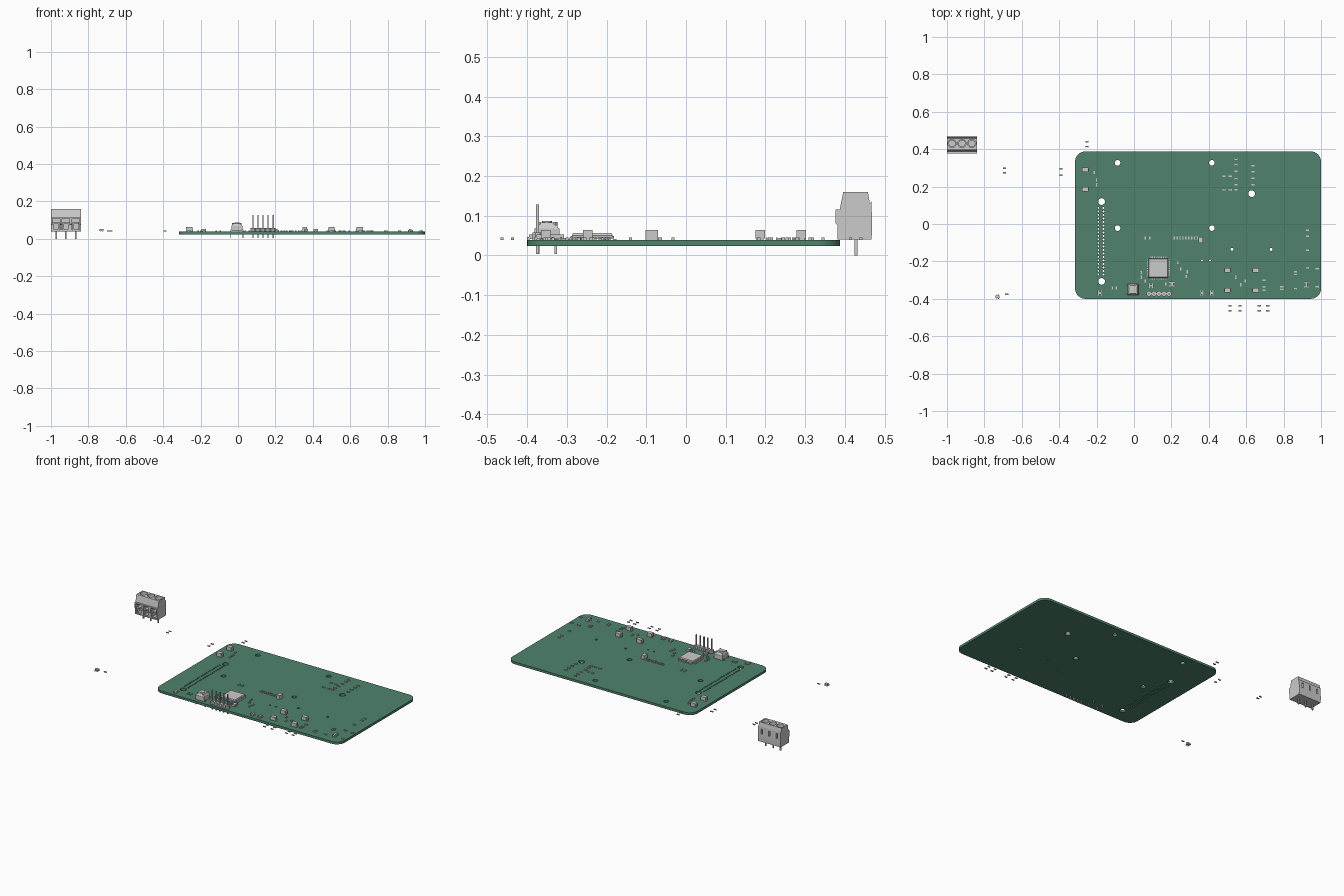
import bpy, bmesh, math
from mathutils import Matrix, Vector

TOP = 0.039  # upper face of the board


def box(bm, x0, x1, y0, y1, z0, z1):
    m = Matrix.Translation(((x0 + x1) / 2, (y0 + y1) / 2, (z0 + z1) / 2)) @ Matrix.Diagonal((x1 - x0, y1 - y0, z1 - z0, 1))
    bmesh.ops.create_cube(bm, size=1, matrix=m)


def cbox(bm, x, y, w, d, z0, z1):
    box(bm, x - w / 2, x + w / 2, y - d / 2, y + d / 2, z0, z1)


def cyl(bm, x, y, r, z0, z1, n=20, r2=None, rot=0):
    m = Matrix.Translation((x, y, (z0 + z1) / 2)) @ Matrix.Rotation(rot, 4, 'Z')
    bmesh.ops.create_cone(bm, cap_ends=True, segments=n, radius1=r, radius2=r if r2 is None else r2, depth=z1 - z0, matrix=m)


def prism(bm, profile, x0, x1):
    # y-z profile extruded along x
    f = bm.faces.new([bm.verts.new((x0, y, z)) for y, z in profile])
    g = bmesh.ops.extrude_face_region(bm, geom=[f])
    bmesh.ops.translate(bm, vec=(x1 - x0, 0, 0), verts=[v for v in g['geom'] if isinstance(v, bmesh.types.BMVert)])
    bmesh.ops.recalc_face_normals(bm, faces=bm.faces[:])


def finish(bm, name):
    me = bpy.data.meshes.new(name)
    bm.to_mesh(me)
    bm.free()
    ob = bpy.data.objects.new(name, me)
    bpy.context.collection.objects.link(ob)
    return ob


# --- circuit board: flat filled curve, inner circles become drilled holes
cu = bpy.data.curves.new('circuit_board', 'CURVE')
cu.dimensions, cu.fill_mode, cu.extrude = '2D', 'BOTH', 0.0075


def loop(points):
    s = cu.splines.new('POLY')
    s.points.add(len(points) - 1)
    for p, (x, y) in zip(s.points, points):
        p.co = (x, y, 0, 1)
    s.use_cyclic_u = True


def ring(x, y, r, n):
    loop([(x + r * math.cos(2 * math.pi * i / n), y + r * math.sin(2 * math.pi * i / n)) for i in range(n)])


R = 0.055
outline = []
for cx, cy, a0 in ((1 - R, 0.388 - R, 0), (-0.315 + R, 0.388 - R, 90), (-0.315 + R, -0.4 + R, 180), (1 - R, -0.4 + R, 270)):
    for i in range(9):
        a = math.radians(a0 + i * 90 / 8)
        outline.append((cx + R * math.cos(a), cy + R * math.sin(a)))
loop(outline)
for x, y in ((-0.088, 0.327), (0.416, 0.327), (-0.088, -0.022), (0.416, -0.022)):
    ring(x, y, 0.015, 24)
for x, y in ((0.629, 0.162), (-0.173, 0.12), (-0.173, -0.307)):
    ring(x, y, 0.018, 24)
for x in (0.524, 0.733):
    ring(x, -0.136, 0.008, 16)
for x in (0.364, 0.406):
    ring(x, -0.195, 0.005, 12)
for i in range(20):
    for x in (-0.191, -0.163):
        ring(x, 0.086 - i * 0.0187, 0.005, 10)
board = bpy.data.objects.new('circuit_board', cu)
board.location.z = TOP - 0.0075
bpy.context.collection.objects.link(board)
mat = bpy.data.materials.new('board_green')
mat.diffuse_color = (0.08, 0.23, 0.15, 1)
cu.materials.append(mat)
bpy.context.view_layer.objects.active = board
board.select_set(True)
bpy.ops.object.convert(target='MESH')

# --- screw terminal block with three ways
WAYS = (-0.973, -0.92, -0.867)
bm = bmesh.new()
prism(bm, [(0.382, 0.04), (0.467, 0.04), (0.469, 0.066), (0.467, 0.136), (0.463, 0.13), (0.458, 0.16),
           (0.396, 0.16), (0.387, 0.115), (0.377, 0.115), (0.377, 0.08), (0.382, 0.076)], -1, -0.84)
block = finish(bm, 'terminal_block')


def cut(make):
    c = bmesh.new()
    for wx in WAYS:
        make(c, wx)
    cutter = finish(c, 'cutter')
    cutter.hide_render = True
    mod = block.modifiers.new('cut', 'BOOLEAN')
    mod.operation, mod.solver, mod.object = 'DIFFERENCE', 'EXACT', cutter
    bpy.context.view_layer.objects.active = block
    bpy.ops.object.modifier_apply(modifier=mod.name)
    bpy.data.objects.remove(cutter)


cut(lambda c, x: cyl(c, x, 0.431, 0.022, 0.115, 0.2, 20))          # screw wells
cut(lambda c, x: box(c, x - 0.02, x + 0.02, 0.36, 0.425, 0.046, 0.108))  # wire mouths
cut(lambda c, x: cbox(c, x, 0.464, 0.010, 0.02, 0.09, 0.122))      # rear slots

bm = bmesh.new()
for x in WAYS:
    cyl(bm, x, 0.431, 0.019, 0.114, 0.132, 20)
    cbox(bm, x, 0.431, 0.005, 0.034, 0.132, 0.135)
finish(bm, 'terminal_screws')

bm = bmesh.new()
for x in WAYS:
    # clamp cage around the wire opening, then the solder pin
    box(bm, x - 0.018, x - 0.013, 0.386, 0.424, 0.047, 0.09)
    box(bm, x + 0.013, x + 0.018, 0.386, 0.424, 0.047, 0.09)
    box(bm, x - 0.018, x + 0.018, 0.386, 0.424, 0.047, 0.052)
    box(bm, x - 0.018, x + 0.018, 0.386, 0.424, 0.08, 0.088)
    cbox(bm, x, 0.428, 0.008, 0.008, 0, 0.042)
finish(bm, 'terminal_pins')

# --- main chip with leads on four sides
bm = bmesh.new()
X, Y = 0.13, -0.236
cyl(bm, X, Y, 0.0495 * 2 ** 0.5, 0.042, 0.050, 4, 0.0515 * 2 ** 0.5, math.pi / 4)
cyl(bm, X, Y, 0.0515 * 2 ** 0.5, 0.050, 0.056, 4, 0.0485 * 2 ** 0.5, math.pi / 4)
finish(bm, 'main_chip_body')
bm = bmesh.new()
for i in range(25):
    t = (i - 12) * 0.0037
    for s in (-1, 1):
        cbox(bm, X + t, Y + s * 0.0575, 0.0018, 0.008, TOP, 0.0415)
        cbox(bm, X + t, Y + s * 0.0525, 0.0018, 0.004, 0.0405, 0.049)
        cbox(bm, X + s * 0.0575, Y + t, 0.008, 0.0018, TOP, 0.0415)
        cbox(bm, X + s * 0.0525, Y + t, 0.004, 0.0018, 0.0405, 0.049)
finish(bm, 'main_chip_leads')

# --- push button
bm = bmesh.new()
X, Y = -0.006, -0.35
cbox(bm, X, Y, 0.060, 0.062, 0.041, 0.068)
cyl(bm, X, Y, 0.029 * 2 ** 0.5, 0.068, 0.083, 4, 0.022 * 2 ** 0.5, math.pi / 4)
cyl(bm, X, Y, 0.013, 0.083, 0.086, 20)
for sx in (-1, 1):
    for sy in (-1, 1):
        cyl(bm, X + sx * 0.021, Y + sy * 0.021, 0.005, 0.06, 0.084, 12)
        cbox(bm, X + sx * 0.033, Y + sy * 0.022, 0.004, 0.007, 0.004, 0.05)
finish(bm, 'push_button')

# --- five-way pin header
base, pins = bmesh.new(), bmesh.new()
for i in range(5):
    x = 0.08 + i * 0.027
    cyl(base, x, -0.373, 0.0146, TOP, 0.058, 8, rot=math.pi / 8)
    cbox(pins, x, -0.374, 0.0065, 0.0065, 0.004, 0.128)
finish(base, 'header_base')
finish(pins, 'header_pins')

# --- tall block parts: body with folded end tabs
bm = bmesh.new()
BLOCKS = ((-0.26, 0.29), (-0.26, 0.187), (0.5, -0.247), (0.5, -0.353), (0.65, -0.248), (0.65, -0.353))
for x, y in BLOCKS:
    cbox(bm, x, y, 0.034, 0.024, 0.042, 0.064)
    for s in (-1, 1):
        cbox(bm, x + s * 0.0175, y, 0.003, 0.016, TOP, 0.053)
        cbox(bm, x + s * 0.014, y, 0.009, 0.016, TOP, 0.042)
cbox(bm, 0.357, -0.086, 0.022, 0.032, TOP, 0.064)
finish(bm, 'block_capacitors')

# --- low packages with three or more legs
bm = bmesh.new()
for x, y, w, d in ((0.363, -0.368, 0.022, 0.016), (0.416, -0.368, 0.022, 0.016), (-0.182, -0.369, 0.024, 0.017),
                   (0.202, -0.322, 0.018, 0.03), (0.09, -0.33, 0.026, 0.014), (0.92, -0.325, 0.014, 0.036),
                   (-0.73, -0.388, 0.022, 0.014)):
    cbox(bm, x, y, w, d, 0.041, 0.053)
    for s in (-1, 1):
        if w > d:
            cbox(bm, x + s * w * 0.3, y - d / 2 - 0.002, 0.005, 0.006, TOP, 0.046)
            cbox(bm, x + s * w * 0.3, y + d / 2 + 0.002, 0.005, 0.006, TOP, 0.046)
        else:
            cbox(bm, x - w / 2 - 0.002, y + s * d * 0.3, 0.006, 0.005, TOP, 0.046)
            cbox(bm, x + w / 2 + 0.002, y + s * d * 0.3, 0.006, 0.005, TOP, 0.046)
finish(bm, 'small_packages')

# --- tiny chip parts: body and two end caps
bodies, caps = bmesh.new(), bmesh.new()


def chip(x, y, upright=False):
    w, d = 0.010, 0.007
    if upright:
        cbox(bodies, x, y, d, w, TOP + 0.0005, 0.0435)
        for s in (-1, 1):
            cbox(caps, x, y + s * 0.0065, d + 0.001, 0.004, TOP, 0.0445)
    else:
        cbox(bodies, x, y, w, d, TOP + 0.0005, 0.0435)
        for s in (-1, 1):
            cbox(caps, x + s * 0.0065, y, 0.004, d + 0.001, TOP, 0.0445)


# columns: x, then the y positions
COLUMNS = {-0.252: (0.44, 0.414), -0.39: (0.295, 0.261), -0.693: (0.298, 0.274), -0.68: (-0.376,),
           0.513: (-0.437, -0.463), 0.567: (-0.437, -0.463), 0.67: (-0.437, -0.463), 0.715: (-0.437, -0.463),
           0.545: (0.345, 0.318, 0.282, 0.243, 0.21, 0.183), 0.515: (0.255, 0.182), 0.482: (0.255, 0.182),
           0.637: (0.312, 0.28, 0.245, 0.21), 0.927: (-0.033, -0.065, -0.14, -0.235),
           0.863: (-0.255, -0.27, -0.345), 0.79: (-0.335, -0.35), 0.695: (-0.3, -0.335, -0.355),
           0.98: (-0.24, -0.335)}
for x, ys in COLUMNS.items():
    for y in ys:
        chip(x, y)
for x, y in ((-0.212, 0.275), (-0.2, 0.235), (-0.2, 0.21), (-0.115, -0.342), (-0.095, -0.342), (0.06, -0.075),
             (0.085, -0.075), (0.04, -0.26), (0.04, -0.285), (0.235, -0.205), (0.25, -0.24), (0.285, -0.255),
             (0.28, -0.28), (0.57, -0.325), (0.545, -0.285), (0.595, -0.305), (0.06, -0.305), (0.17, -0.32)):
    chip(x, y, True)
for i in range(9):
    chip(0.215 + i * 0.0155, -0.075, True)
finish(bodies, 'chip_resistor_bodies')
finish(caps, 'chip_resistor_caps')

# --- smooth the round parts, keep edges sharp
bpy.ops.object.select_all(action='DESELECT')
for ob in (bpy.data.objects[n] for n in ('terminal_block', 'terminal_screws', 'push_button')):
    ob.select_set(True)
    bpy.context.view_layer.objects.active = ob
bpy.ops.object.shade_smooth_by_angle(angle=math.radians(30))
